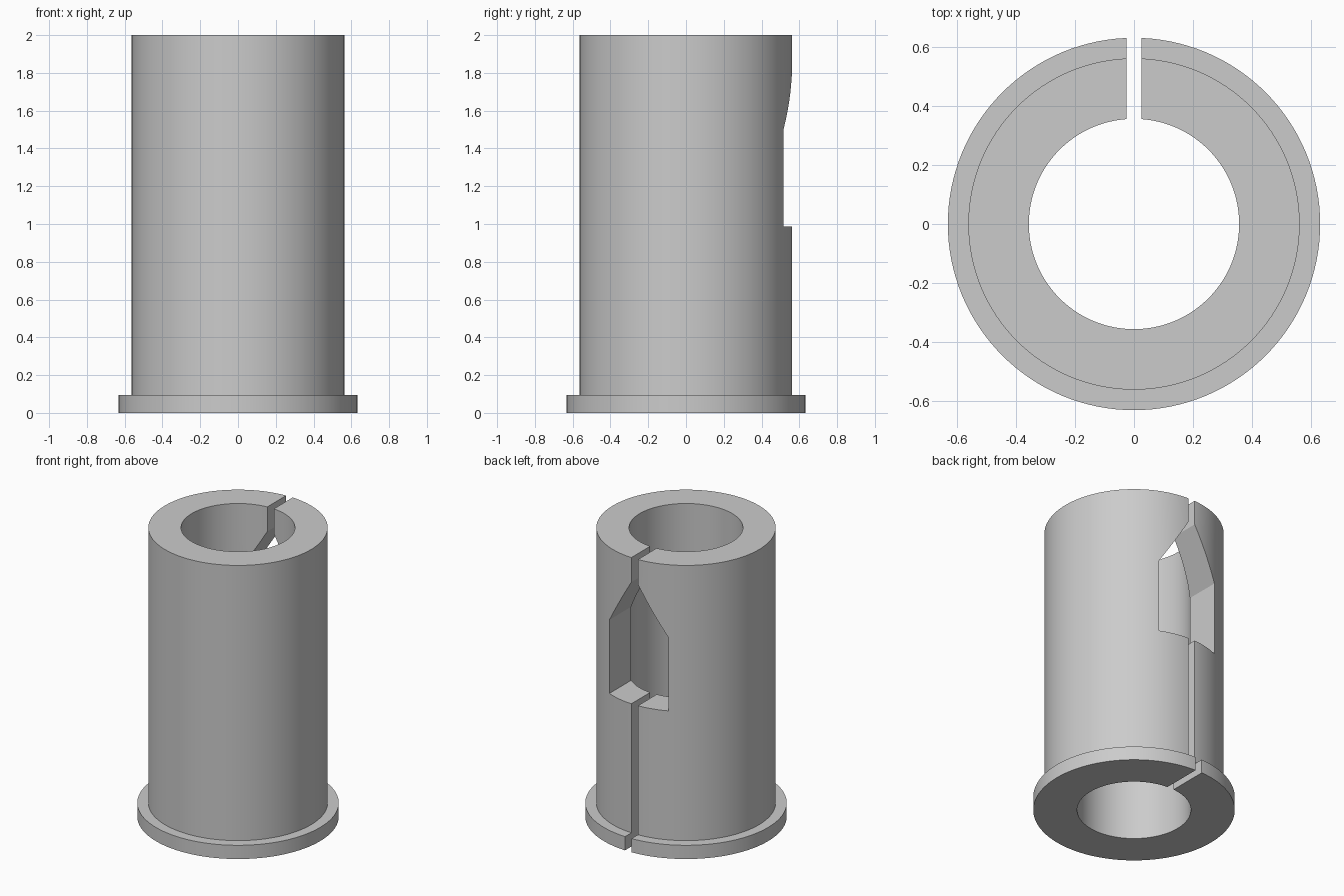
import bpy, bmesh, math
from mathutils import Matrix, Vector

cube = bpy.data.objects.get("Cube")
if cube:
    bpy.data.objects.remove(cube, do_unlink=True)

BORE, BODY, FLANGE = 0.357, 0.5625, 0.632   # radii
FLANGE_TOP, TOP = 0.095, 2.0
SLOT, WINDOW = 0.025, 0.226                 # half widths
SEGMENTS = 128

grey = bpy.data.materials.new("plain_grey")
grey.use_nodes = True
colour = (0.6, 0.6, 0.6, 1)
grey.diffuse_color = colour
grey.node_tree.nodes["Principled BSDF"].inputs["Base Color"].default_value = colour


def make_object(name, bm):
    bmesh.ops.recalc_face_normals(bm, faces=bm.faces)
    mesh = bpy.data.meshes.new(name)
    bm.to_mesh(mesh)
    bm.free()
    mesh.materials.append(grey)
    obj = bpy.data.objects.new(name, mesh)
    bpy.context.collection.objects.link(obj)
    return obj


# Flanged sleeve: closed wall profile turned around the z axis
profile = [(BORE, 0), (FLANGE, 0), (FLANGE, FLANGE_TOP),
           (BODY, FLANGE_TOP), (BODY, TOP), (BORE, TOP)]
bm = bmesh.new()
rings = []
for i in range(SEGMENTS):
    turn = Matrix.Rotation(math.tau * i / SEGMENTS, 3, 'Z')
    rings.append([bm.verts.new(turn @ Vector((r, 0, z))) for r, z in profile])
for i, ring in enumerate(rings):
    after = rings[(i + 1) % SEGMENTS]
    for j in range(len(profile)):
        k = (j + 1) % len(profile)
        bm.faces.new((ring[j], after[j], after[k], ring[k]))
sleeve = make_object("flanged_sleeve", bm)

# Cutter: full-height slot widening into a window with a tapered top
side = [(SLOT, -0.2), (SLOT, 0.988), (WINDOW, 0.988),
        (WINDOW, 1.497), (SLOT, 1.83), (SLOT, 2.2)]
outline = side + [(-x, z) for x, z in reversed(side)]
bm = bmesh.new()
face = bm.faces.new([bm.verts.new((x, 0.1, z)) for x, z in outline])
out = bmesh.ops.extrude_face_region(bm, geom=[face])
bmesh.ops.translate(bm, vec=(0, 0.9, 0),
                    verts=[v for v in out["geom"] if isinstance(v, bmesh.types.BMVert)])
cutter = make_object("slot_cutter", bm)
cutter.hide_render = True

# Cut the back wall, then smooth only the round surfaces
cut = sleeve.modifiers.new("slot", 'BOOLEAN')
cut.operation = 'DIFFERENCE'
cut.solver = 'EXACT'
cut.object = cutter
bpy.ops.object.select_all(action='DESELECT')
bpy.context.view_layer.objects.active = sleeve
sleeve.select_set(True)
bpy.ops.object.modifier_apply(modifier=cut.name)
bpy.data.objects.remove(cutter, do_unlink=True)
bpy.ops.object.shade_smooth_by_angle(angle=math.radians(20))
